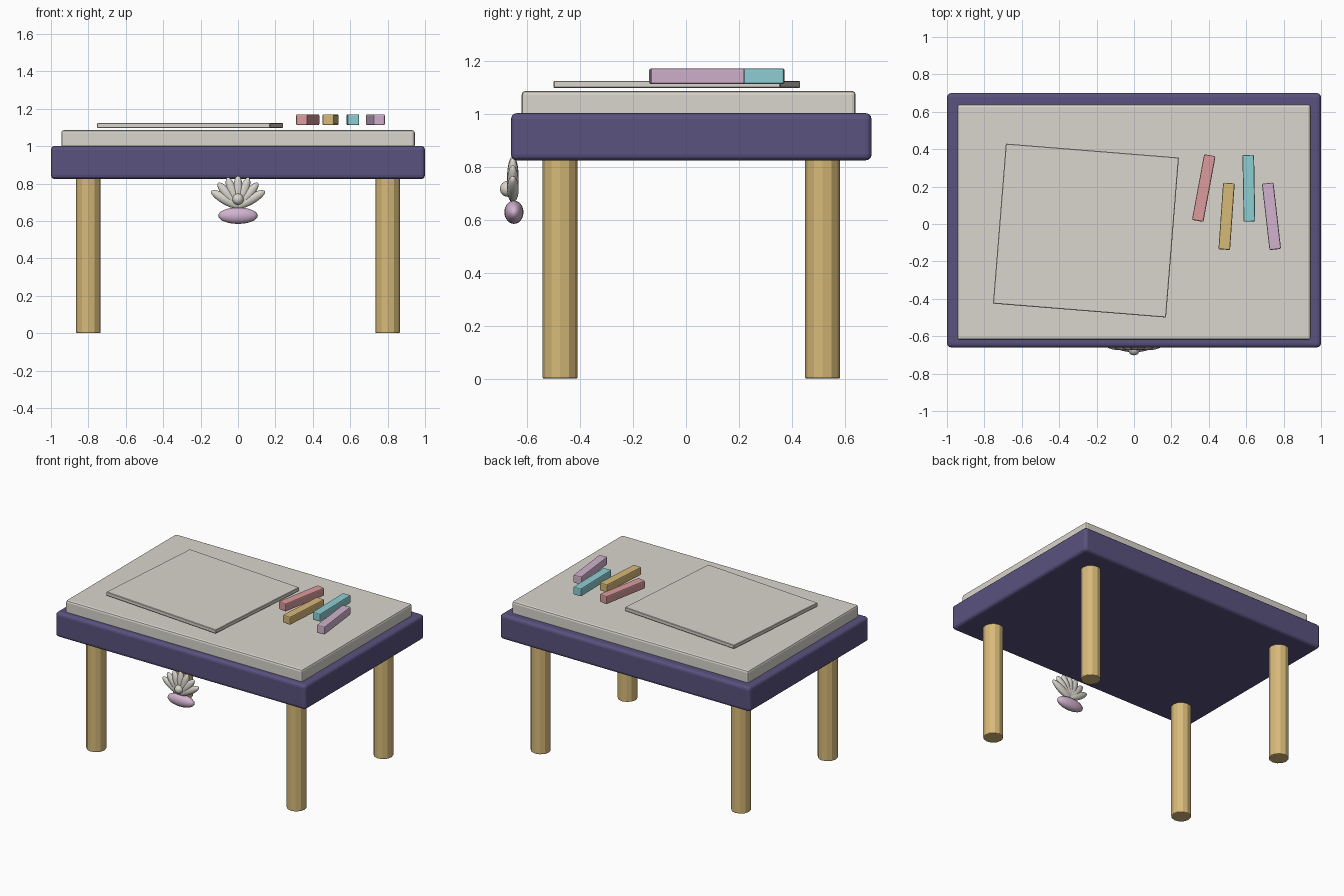
import bpy
from math import radians, sin, cos

cube = bpy.data.objects.get("Cube")
if cube:
    bpy.data.objects.remove(cube, do_unlink=True)


def material(name, rgb):
    m = bpy.data.materials.new(name)
    m.use_nodes = True
    m.diffuse_color = (*rgb, 1)
    m.node_tree.nodes["Principled BSDF"].inputs["Base Color"].default_value = (*rgb, 1)
    return m


CREAM = material("cream", (0.70, 0.67, 0.61))
INDIGO = material("indigo", (0.10, 0.085, 0.21))
WOOD = material("golden wood", (0.68, 0.49, 0.19))
ROSE = material("rose", (0.71, 0.33, 0.34))
TEAL = material("teal", (0.27, 0.62, 0.65))
LILAC = material("lilac", (0.64, 0.45, 0.62))


def finish(name, mat, bevel=0, segments=2):
    ob = bpy.context.object
    ob.name = name
    ob.data.materials.append(mat)
    bpy.ops.object.transform_apply(location=False, rotation=False, scale=True)
    if bevel:
        mod = ob.modifiers.new("rounded edges", 'BEVEL')
        mod.width, mod.segments = bevel, segments
        mod.limit_method = 'ANGLE'
        mod.angle_limit = radians(40)
    return ob


def box(name, mat, centre, size, turn=0, bevel=0.01, segments=2):
    bpy.ops.mesh.primitive_cube_add(size=1, location=centre, rotation=(0, 0, radians(turn)))
    bpy.context.object.scale = size
    return finish(name, mat, bevel, segments)


def ellipsoid(name, mat, centre, radii, tilt=0):
    bpy.ops.mesh.primitive_uv_sphere_add(segments=20, ring_count=12, location=centre,
                                         rotation=(0, radians(tilt), 0))
    bpy.context.object.scale = radii
    finish(name, mat)
    bpy.ops.object.shade_smooth()


# Table body and raised top
box("table_apron", INDIGO, (0, 0.02, 0.9125), (2, 1.36, 0.178), bevel=0.022, segments=3)
box("table_top", CREAM, (0, 0.01, 1.037), (1.89, 1.26, 0.097), bevel=0.014)

# Four round legs
for side, x in (("right", -0.8), ("left", 0.8)):
    for end, y in (("front", -0.475), ("back", 0.515)):
        bpy.ops.mesh.primitive_cylinder_add(vertices=12, radius=0.066, depth=0.84,
                                            location=(x, y, 0.42))
        finish(f"{end}_{side}_leg", WOOD, 0.006)

# Sheet of paper, turned slightly
box("paper_sheet", CREAM, (-0.257, -0.035, 1.11), (0.928, 0.858, 0.027), -4.6, 0.003, 1)

# Chalk sticks: colour, place and turn
for name, mat, x, y, turn in (("rose", ROSE, 0.373, 0.192, -10.5),
                              ("yellow", WOOD, 0.495, 0.041, -4),
                              ("teal", TEAL, 0.614, 0.191, 1),
                              ("lilac", LILAC, 0.735, 0.041, 6.5)):
    box(f"{name}_chalk", mat, (x, y, 1.141), (0.062, 0.357, 0.058), turn, 0.007)

# Shell ornament: fan of ribs, rounded base and a pearl
for i in range(-3, 4):
    a = radians(i * 20)
    ellipsoid(f"shell_rib_{i + 4}", CREAM,
              (0.078 * sin(a), -0.653, 0.676 + 0.078 * cos(a)), (0.027, 0.022, 0.088), i * 20)
ellipsoid("shell_base", LILAC, (0, -0.649, 0.628), (0.106, 0.036, 0.044))
ellipsoid("pearl", CREAM, (0, -0.672, 0.716), (0.03, 0.03, 0.03))
